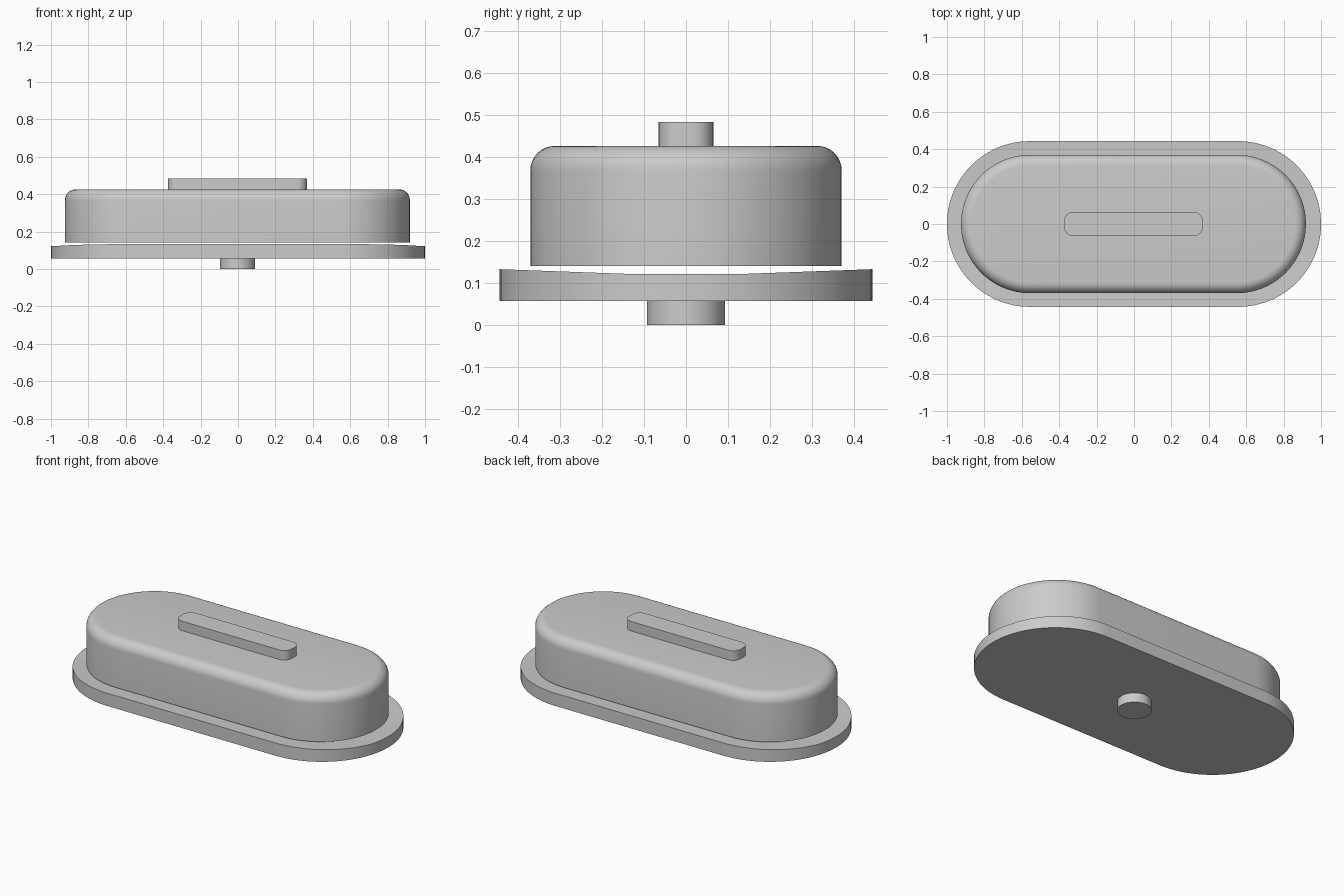
import bpy, bmesh, math

cube = bpy.data.objects.get("Cube")
if cube:
    bpy.data.objects.remove(cube, do_unlink=True)

grey = bpy.data.materials.new("light_grey")
grey.use_nodes = True
colour = (0.6, 0.6, 0.6, 1)
grey.diffuse_color = colour
grey.node_tree.nodes["Principled BSDF"].inputs["Base Color"].default_value = colour

SHIFT = -0.003  # upper parts and peg sit slightly off the plate centre


def rounded_outline(hx, hy, r, steps):
    """Rounded rectangle; a stadium when r equals hy."""
    pts = []
    corners = [(1, 1), (-1, 1), (-1, -1), (1, -1)]
    for q, (sx, sy) in enumerate(corners):
        for i in range(steps + 1):
            a = (q + i / steps) * math.pi / 2
            pts.append((sx * (hx - r) + r * math.cos(a),
                        sy * (hy - r) + r * math.sin(a)))
    return pts


def loft(name, rings, x=0.0, dish=None):
    """Stack outlines (points, z) into a closed solid."""
    bm = bmesh.new()
    loops = [[bm.verts.new((px + x, py, z)) for px, py in pts] for pts, z in rings]
    n = len(loops[0])
    for low, high in zip(loops, loops[1:]):
        for i in range(n):
            j = (i + 1) % n
            bm.faces.new((low[i], low[j], high[j], high[i]))
    bm.faces.new(loops[0][::-1])
    bm.faces.new(loops[-1])
    bmesh.ops.remove_doubles(bm, verts=bm.verts, dist=1e-5)
    if dish:
        dish(bm)
    bmesh.ops.recalc_face_normals(bm, faces=bm.faces)
    mesh = bpy.data.meshes.new(name)
    bm.to_mesh(mesh)
    bm.free()
    mesh.materials.append(grey)
    obj = bpy.data.objects.new(name, mesh)
    bpy.context.collection.objects.link(obj)
    bpy.ops.object.select_all(action="DESELECT")
    obj.select_set(True)
    bpy.context.view_layer.objects.active = obj
    bpy.ops.object.shade_smooth_by_angle(angle=math.radians(30))
    return obj


def dish_top(bm):
    """Raise the long sides of the plate above its flat middle."""
    for y in (-0.14, 0.14):
        bmesh.ops.bisect_plane(bm, geom=bm.verts[:] + bm.edges[:] + bm.faces[:],
                               plane_co=(0, y, 0), plane_no=(0, 1, 0))
    for v in bm.verts:
        if v.co.z > 0.1:
            v.co.z += 0.011 * max(0, abs(v.co.y) - 0.14) / 0.3


# Base plate
plate = rounded_outline(1.0, 0.443, 0.443, 24)
loft("base_plate", [(plate, 0.057), (plate, 0.122)], dish=dish_top)

# Housing with a rounded top edge
EDGE, TOP = 0.058, 0.426
rings = [(rounded_outline(0.922, 0.37, 0.37, 24), 0.141)]
for i in range(9):
    a = i / 8 * math.pi / 2
    inset = EDGE * (1 - math.cos(a))
    rings.append((rounded_outline(0.922 - inset, 0.37 - inset, 0.37 - inset, 24),
                  TOP - EDGE + EDGE * math.sin(a)))
loft("housing", rings, SHIFT)

# Raised bar on top
bar = rounded_outline(0.371, 0.065, 0.05, 8)
loft("top_bar", [(bar, TOP - 0.002), (bar, 0.483)], SHIFT)

# Round peg underneath
peg = rounded_outline(0.093, 0.093, 0.093, 12)
loft("bottom_peg", [(peg, 0), (peg, 0.059)], SHIFT)
